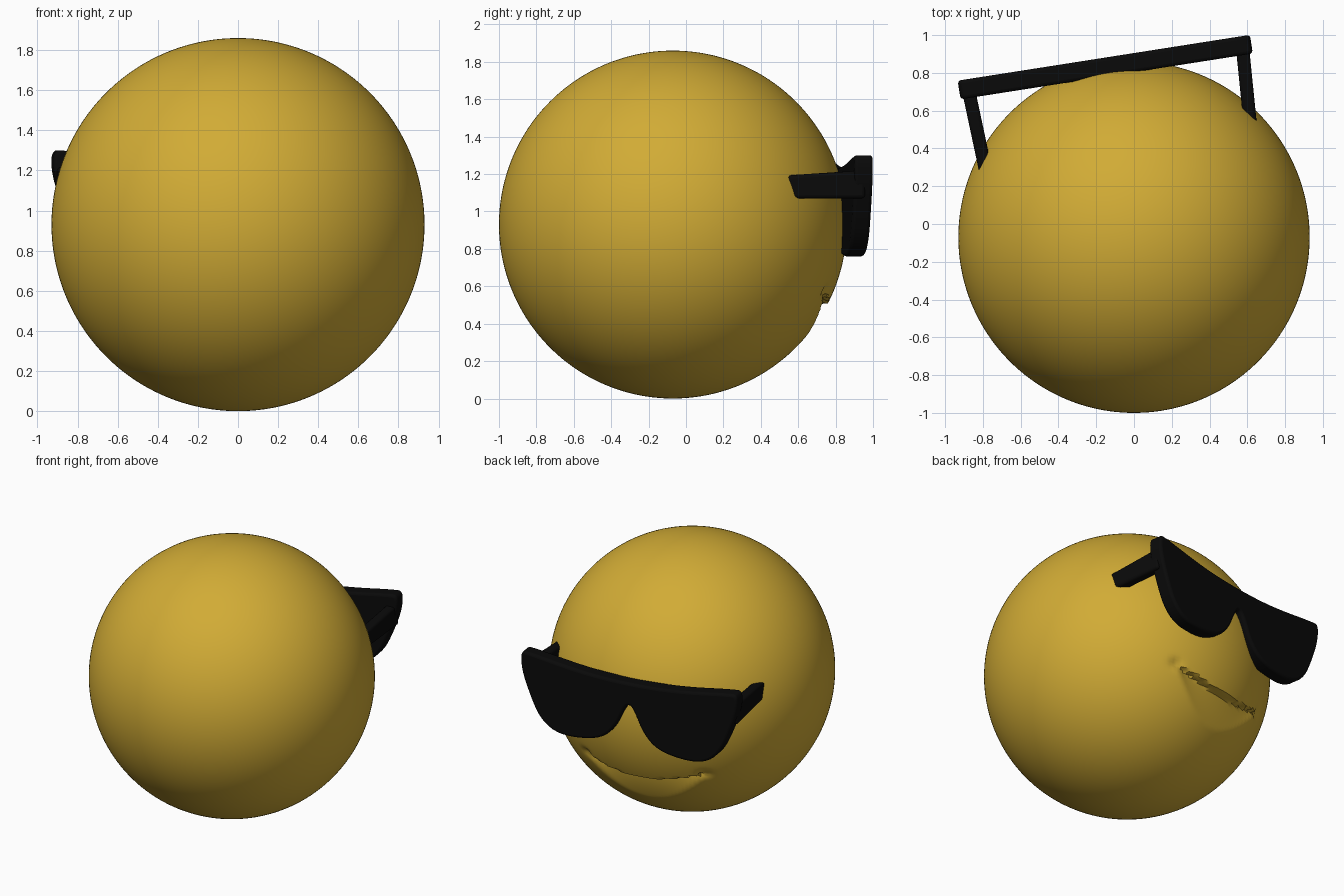
import bpy, bmesh, math
from mathutils import Vector, Matrix

cube = bpy.data.objects.get("Cube")
if cube:
    bpy.data.objects.remove(cube)


def material(name, rgb, rough):
    m = bpy.data.materials.new(name)
    m.use_nodes = True
    m.diffuse_color = (*rgb, 1)
    bsdf = m.node_tree.nodes["Principled BSDF"]
    bsdf.inputs["Base Color"].default_value = (*rgb, 1)
    bsdf.inputs["Roughness"].default_value = rough
    return m


def add_object(name, bm, mat):
    bmesh.ops.recalc_face_normals(bm, faces=bm.faces)
    mesh = bpy.data.meshes.new(name)
    bm.to_mesh(mesh)
    bm.free()
    mesh.materials.append(mat)
    ob = bpy.data.objects.new(name, mesh)
    bpy.context.collection.objects.link(ob)
    return ob


def smooth(ob, angle):
    bpy.ops.object.select_all(action="DESELECT")
    ob.select_set(True)
    bpy.context.view_layer.objects.active = ob
    bpy.ops.object.shade_smooth_by_angle(angle=math.radians(angle))


def round_outline(pts, times=2):
    """Corner cutting on a closed outline."""
    for _ in range(times):
        pts = [p.lerp(q, f) for p, q in zip(pts, pts[1:] + pts[:1]) for f in (0.25, 0.75)]
    return pts


gold = material("golden yellow", (0.64, 0.41, 0.036), 0.5)
black = material("glossy black", (0.003, 0.003, 0.003), 0.4)

RADIUS = 0.93
YAW = math.radians(8.9)
CENTRE = Vector((0, -0.07, RADIUS))

# Head: a ball with a crescent smile pressed into it, turned slightly to one side
bm = bmesh.new()
bmesh.ops.create_uvsphere(bm, u_segments=192, v_segments=160, radius=RADIUS)
for v in bm.verts:
    if v.co.y < 0:
        continue
    u = v.co.x + 0.03
    z = v.co.z + RADIUS
    s = (u / 0.42) ** 2
    depth = 0
    if s < 1:
        upper = 0.5 + 0.07 * s
        lower = 0.3 + 0.27 * s
        t = (upper - z) / (upper - lower)
        if 0 < t < 1:
            depth = 0.07 * min(t / 0.1, 1) * (1 - t) * (1 - s) ** 0.4
    # Dimples at the corners of the smile
    corner = ((abs(u) - 0.42) ** 2 + (z - 0.57) ** 2) / 0.03 ** 2
    depth += 0.02 * math.exp(-corner)
    v.co -= v.co.normalized() * depth
head = add_object("head", bm, gold)
head.location = CENTRE
head.rotation_euler.z = YAW
smooth(head, 40)

# Sunglasses front: mirrored outline of both lenses and the brow bar
half = [(0.04, 1.03), (0.1, 0.89), (0.2, 0.79), (0.38, 0.755), (0.54, 0.765),
        (0.65, 0.85), (0.72, 1.0), (0.78, 1.17), (0.785, 1.3), (0.72, 1.3),
        (0.4, 1.25), (0.15, 1.23)]
outline = [Vector((u, 0, z)) for u, z in half]
outline += [Vector((-p.x, 0, p.z)) for p in reversed(outline)]
outline.append(Vector((0, 0, 1.08)))

bm = bmesh.new()
face = bm.faces.new([bm.verts.new(p) for p in round_outline(outline)])
ext = bmesh.ops.extrude_face_region(bm, geom=[face])
for g in ext["geom"]:
    if isinstance(g, bmesh.types.BMVert):
        g.co.y -= 0.1
front = add_object("sunglasses_front", bm, black)

# Sunglasses arms: tapered bars running back into the head
arms = []
for side, name in ((1, "left_arm"), (-1, "right_arm")):
    bm = bmesh.new()
    bmesh.ops.create_cube(bm, size=1, matrix=Matrix.Diagonal((0.07, 0.46, 0.12, 1)))
    for v in bm.verts:
        at_back = v.co.y < 0
        v.co += Vector((0.735 - 0.025 * at_back, -0.27, 1.13))
        if not at_back and v.co.z > 1.13:
            v.co.z += 0.03
        v.co.x *= side
    arms.append(add_object(name, bm, black))

for ob in [front] + arms:
    ob.location = (-0.16, 0.88, 0)
    ob.rotation_euler.z = YAW
    bevel = ob.modifiers.new("soft edges", "BEVEL")
    bevel.width = 0.018
    bevel.segments = 3
    bevel.limit_method = "ANGLE"
    bevel.angle_limit = math.radians(50)
    smooth(ob, 50)
